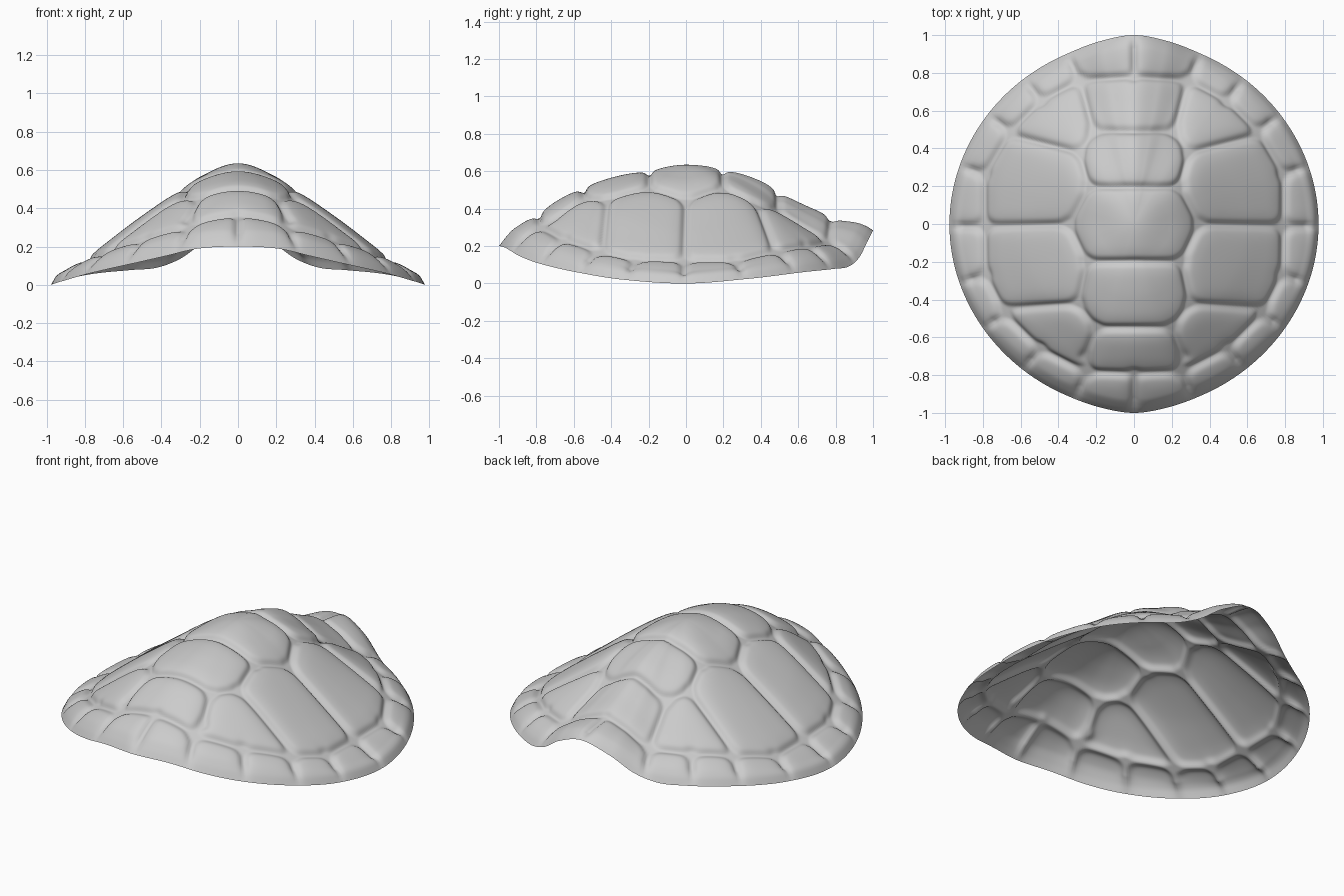
import bpy, bmesh, math

if "Cube" in bpy.data.objects:
    bpy.data.objects.remove(bpy.data.objects["Cube"])

NA, NR = 400, 125   # steps around and rings outward


def curve(xs, ys, x, flat_end):
    """Smooth curve through points, level at the start (and optionally the end)."""
    n = len(xs)

    def slope(i):
        if i == 0 or (i == n - 1 and flat_end):
            return 0.0
        a, b = i - 1, min(i + 1, n - 1)
        return (ys[b] - ys[a]) / (xs[b] - xs[a])
    i = 0
    while i < n - 2 and x > xs[i + 1]:
        i += 1
    h = xs[i + 1] - xs[i]
    t = (x - xs[i]) / h
    return ((1 + 2 * t) * (1 - t) ** 2 * ys[i] + t * (1 - t) ** 2 * h * slope(i)
            + t * t * (3 - 2 * t) * ys[i + 1] + t * t * (t - 1) * h * slope(i + 1))


# Outline radius and rim height by angle from the back (+y) to the front (-y)
OUT_A = [0, 10, 22, 45, 90, 135, 158, 170, 180]
OUT_R = [1.0, .985, .968, .966, .977, .97, .975, .988, 1.0]
RIM_A = [0, 10, 18, 26, 35, 50, 70, 90, 110, 127, 145, 157, 168, 180]
RIM_Z = [.285, .225, .137, .09, .078, .06, .025, 0, .02, .06, .11, .15, .19, .2]

# Dome profiles (share of the height) at four angles
PRO_T = [0, .2, .4, .6, .8, .93, .975, 1]
PRO_A = [0, 30, 90, 180]
PRO = [[1, .93, .75, .43, .2, .13, .065, 0],
       [1, .93, .765, .53, .31, .165, .08, 0],
       [1, .89, .68, .46, .235, .115, .07, 0],
       [1, .93, .84, .67, .40, .21, .09, 0]]
TOP = .635

# Grooves between the plates (right half; mirrored through abs(x))
ring = [(0, .785), (.30, .765), (.50, .66), (.665, .495), (.80, .265), (.80, -.01),
        (.795, -.27), (.69, -.48), (.505, -.665), (.265, -.79), (0, -.80)]
spine = [(.29, .765), (.22, .5), (.295, .385), (.25, .2), (.355, 0), (.26, -.2),
         (.305, -.425), (.21, -.555), (.265, -.71), (.25, -.79)]
paths = [ring, spine]
paths += [[(x, y), (x * 1.3, y * 1.3)] for x, y in ring]
paths += [[(0, spine[i][1]), spine[i]] for i in (1, 3, 5, 7)]
paths += [[spine[2], (.65, .47)], [spine[4], (.80, -.01)], [spine[6], (.70, -.45)]]
segs = []
for p in paths:
    for (ax, ay), (bx, by) in zip(p, p[1:]):
        dx, dy = bx - ax, by - ay
        segs.append((ax, ay, dx, dy, dx * dx + dy * dy))


def groove_distance(x, y):
    """Blended distance to the groove network, rounding the plate corners."""
    x, k, total = abs(x), 65.0, 1e-9
    for ax, ay, dx, dy, l2 in segs:
        px, py = x - ax, y - ay
        t = min(1.0, max(0.0, (px * dx + py * dy) / l2))
        d = math.hypot(px - t * dx, py - t * dy)
        if d < .3:
            total += math.exp(-k * d)
    return max(0.0, -math.log(total) / k)


# Smooth dome as a polar sheet
bm = bmesh.new()
center = bm.verts.new((0, 0, TOP))
rings = [[] for _ in range(NR)]
fade = {center: 1.0}
for a in range(NA):
    th = 2 * math.pi * a / NA
    deg = math.degrees(th)
    deg = min(deg, 360 - deg)
    R = curve(OUT_A, OUT_R, deg, True)
    rim = curve(RIM_A, RIM_Z, deg, True)
    prof = [curve(PRO_A, [p[i] for p in PRO], deg, True) for i in range(len(PRO_T))]
    for r in range(NR):
        t = (r + 1) / NR
        z = rim + (TOP - rim) * curve(PRO_T, prof, t, False)
        v = bm.verts.new((R * t * math.sin(th), R * t * math.cos(th), z))
        rings[r].append(v)
        fade[v] = min(1.0, (1 - t) / .06)
for a in range(NA):
    b = (a + 1) % NA
    bm.faces.new((center, rings[0][b], rings[0][a]))
    for r in range(NR - 1):
        bm.faces.new((rings[r][a], rings[r][b], rings[r + 1][b], rings[r + 1][a]))
bmesh.ops.recalc_face_normals(bm, faces=bm.faces)
bm.normal_update()
if center.normal.z < 0:
    bmesh.ops.reverse_faces(bm, faces=bm.faces)
    bm.normal_update()

# Press the grooves in along the surface normals
moves = []
for v, f in fade.items():
    d = groove_distance(v.co.x, v.co.y)
    depth = .02 * math.exp(-(d / .019) ** 2) + .009 * math.exp(-(d / .05) ** 2)
    moves.append((v, v.normal * (-depth * f)))
for v, m in moves:
    v.co += m

mesh = bpy.data.meshes.new("shell")
bm.to_mesh(mesh)
bm.free()
mesh.polygons.foreach_set("use_smooth", [True] * len(mesh.polygons))
shell = bpy.data.objects.new("shell", mesh)
bpy.context.collection.objects.link(shell)
